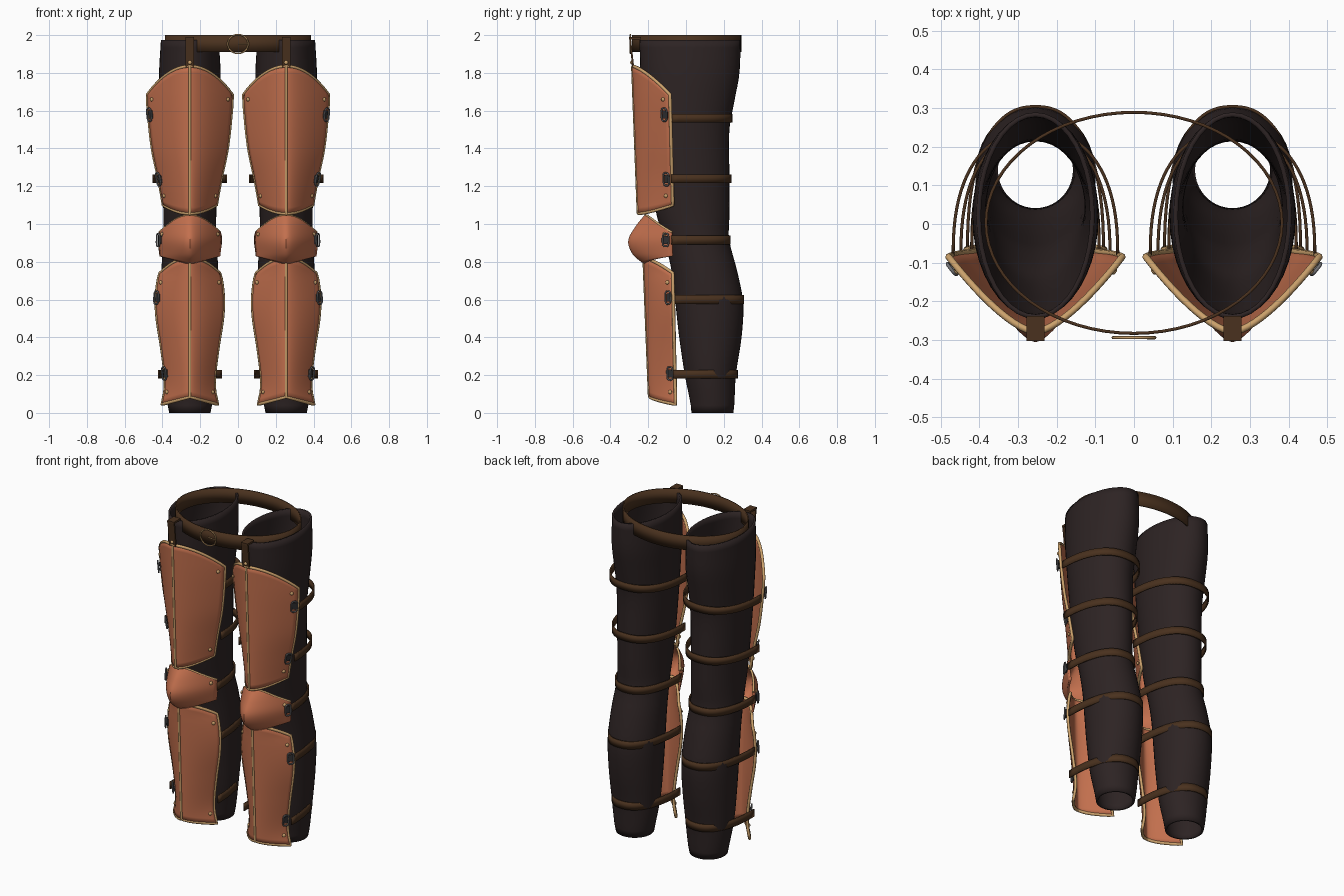
import bpy, bmesh, math
from mathutils import Vector, Matrix

if "Cube" in bpy.data.objects:
    bpy.data.objects.remove(bpy.data.objects["Cube"], do_unlink=True)


def material(name, rgb):
    m = bpy.data.materials.new(name)
    m.use_nodes = True
    m.diffuse_color = (*rgb, 1)
    m.node_tree.nodes["Principled BSDF"].inputs["Base Color"].default_value = (*rgb, 1)
    return m


CLOTH = material("dark cloth", (0.026, 0.017, 0.017))
LEATHER = material("orange leather", (0.54, 0.16, 0.075))
TRIM = material("tan trim", (0.6, 0.36, 0.15))
STRAP = material("brown strap", (0.068, 0.031, 0.013))
STEEL = material("grey steel", (0.17, 0.17, 0.18))
DARK = material("dark iron", (0.03, 0.03, 0.032))
LEG_X = 0.255


def link(name, data, mat):
    ob = bpy.data.objects.new(name, data)
    bpy.context.collection.objects.link(ob)
    data.materials.append(mat)
    return ob


def finish(name, bm, mat, thickness=0, angle=40):
    bmesh.ops.recalc_face_normals(bm, faces=bm.faces)
    me = bpy.data.meshes.new(name)
    bm.to_mesh(me)
    bm.free()
    ob = link(name, me, mat)
    bpy.ops.object.select_all(action="DESELECT")
    ob.select_set(True)
    bpy.context.view_layer.objects.active = ob
    bpy.ops.object.shade_smooth_by_angle(angle=math.radians(angle))
    if thickness:
        mod = ob.modifiers.new("thickness", "SOLIDIFY")
        mod.thickness, mod.offset = thickness, 0
    return ob


def grid(name, point, nu, nv, mat, thickness, closed=False):
    """Sheet over point(u, v) with u and v in 0..1."""
    bm = bmesh.new()
    cols = nu if closed else nu + 1
    rows = [[bm.verts.new(point(i / nu, j / nv)) for i in range(cols)] for j in range(nv + 1)]
    for a, b in zip(rows, rows[1:]):
        for i in range(nu):
            k = (i + 1) % cols
            bm.faces.new((a[i], a[k], b[k], b[i]))
    return finish(name, bm, mat, thickness)


def tube(name, points, radius, mat, cyclic=False):
    cu = bpy.data.curves.new(name, "CURVE")
    cu.dimensions = "3D"
    cu.bevel_depth, cu.bevel_resolution, cu.use_fill_caps = radius, 2, True
    sp = cu.splines.new("POLY")
    sp.points.add(len(points) - 1)
    for p, co in zip(sp.points, points):
        p.co = (*co, 1)
    sp.use_cyclic_u = cyclic
    return link(name, cu, mat)


def box(name, center, size, mat, matrix=Matrix(), shear=0):
    bm = bmesh.new()
    bmesh.ops.create_cube(bm, size=1)
    for v in bm.verts:
        v.co = Vector(a * b for a, b in zip(v.co, size))
        v.co.y -= shear * v.co.z
    bm.transform(Matrix.Translation(center) @ matrix)
    return finish(name, bm, mat)


def lookup(table, z, col=1):
    """Smooth curve through the table rows, keyed on the first column."""
    z = min(max(z, table[0][0]), table[-1][0])
    i = next(k for k in range(len(table) - 1) if z <= table[k + 1][0])

    def slope(k):
        a, b = table[max(k - 1, 0)], table[min(k + 1, len(table) - 1)]
        return (b[col] - a[col]) / (b[0] - a[0])
    a, b = table[i], table[i + 1]
    h = b[0] - a[0]
    t = (z - a[0]) / h
    return ((2*t**3 - 3*t*t + 1) * a[col] + (t**3 - 2*t*t + t) * h * slope(i)
            + (3*t*t - 2*t**3) * b[col] + (t**3 - t*t) * h * slope(i + 1))


# Leg sections: height, front, back, half width
LEG = [(0, .035, .245, .103), (.05, .03, .25, .113), (.2, 0, .258, .135), (.4, -.03, .288, .146),
       (.58, -.05, .297, .15), (.75, -.07, .265, .145), (.92, -.11, .222, .135),
       (1.05, -.15, .224, .134), (1.24, -.18, .224, .14), (1.5, -.205, .224, .15),
       (1.65, -.22, .25, .155), (1.8, -.235, .277, .157), (1.975, -.24, .283, .147)]

# Plates: half widths, front line, rear edge, bottom and top outlines, rivets, buckles
PLATES = {
    "thigh_plate": dict(
        half=[(1.05, .135), (1.1, .14), (1.24, .165), (1.4, .198), (1.6, .22), (1.69, .225)],
        front=[(1.05, -.25), (1.84, -.28)], edge=[(1.1, -.07), (1.69, -.085)],
        bottom=lambda t: 1.055 + .045 * t * t, top=lambda t: 1.835 - .15 * t * t,
        rivets=(1.66, 1.15), buckles=(1.58, 1.24)),
    "knee_plate": dict(
        half=[(.79, .15), (.85, .158), (.92, .164), (1.0, .152)],
        front=[(.79, -.215), (.84, -.275), (.91, -.3), (.98, -.265), (1.05, -.21)],
        edge=[(.8, -.07), (1, -.075)],
        bottom=lambda t: .79 + .04 * abs(t), top=lambda t: 1.045 - .09 * t * t,
        rivets=(.945,), buckles=(.915,)),
    "shin_plate": dict(
        half=[(.045, .147), (.12, .131), (.2, .131), (.35, .15), (.5, .173), (.6, .178), (.7, .168), (.75, .155)],
        front=[(.06, -.19), (.82, -.22)], edge=[(.045, -.055), (.75, -.07)],
        bottom=lambda t: .085 - .04 * abs(t), top=lambda t: .82 - .08 * t * t,
        rivets=(.69, .11), buckles=(.61, .21)),
}
# Straps: height, half width, back, start
STRAPS = [(1.56, .213, .241, -.08), (1.24, .193, .236, -.08), (.915, .165, .232, -.08),
          (.6, .176, .304, -.07), (.205, .165, .27, -.07)]


def plate_point(p, side, t, s):
    z = p["bottom"](t) + s * (p["top"](t) - p["bottom"](t))
    f, e = lookup(p["front"], z), lookup(p["edge"], z)
    return Vector((side * (LEG_X + t * lookup(p["half"], z)), f + (e - f) * abs(t) ** 1.5, z))


def plate_frame(p, side, t, z):
    """Matrix on the plate surface with its Z axis pointing outward."""
    s = (z - p["bottom"](t)) / (p["top"](t) - p["bottom"](t))
    o = plate_point(p, side, t, s)
    up = (plate_point(p, side, t, s + .02) - o).normalized()
    n = (plate_point(p, side, t + .02, s) - o).cross(up).normalized()
    if n.y > 0:
        n = -n
    m = Matrix((up.cross(n), up, n)).transposed().to_4x4()
    m.translation = o + n * .007
    return m


def rivet(name, matrix):
    bm = bmesh.new()
    bmesh.ops.create_uvsphere(bm, u_segments=10, v_segments=6, radius=.011)
    bm.transform(matrix @ Matrix.Diagonal((1, 1, .7, 1)))
    finish(name, bm, TRIM)


def ring(name, matrix, rx, ry, radius, mat, squareness=1):
    def co(a):
        c, s = math.cos(a), math.sin(a)
        return matrix @ Vector((rx * math.copysign(abs(c) ** squareness, c),
                                ry * math.copysign(abs(s) ** squareness, s), 0))
    tube(name, [co(k * math.tau / 32) for k in range(32)], radius, mat, True)


for side, tag in ((1, "left_"), (-1, "right_")):
    # Cloth leg sleeve
    def leg_point(u, v):
        z = v * 1.975
        f, b, w = (lookup(LEG, z, c) for c in (1, 2, 3))
        a = u * math.tau
        return (side * LEG_X + w * math.cos(a), (f + b) / 2 + (b - f) / 2 * math.sin(a), z)
    grid(tag + "leg", leg_point, 40, 48, CLOTH, .012, True)

    # Leather plates with rolled edges, ridge, rivets and buckles
    for name, p in PLATES.items():
        def at(t, s):
            return plate_point(p, side, t, s)
        grid(tag + name, lambda u, v: at(2 * u - 1, v), 24, 24, LEATHER, .012)
        n = 24
        span = [k / n for k in range(n)]
        if name == "knee_plate":
            tube(tag + "knee_trim", [at(2 * k - 1, 1) for k in span + [1]], .007, TRIM)
        else:
            loop = ([at(2 * k - 1, 0) for k in span] + [at(1, k) for k in span]
                    + [at(1 - 2 * k, 1) for k in span] + [at(-1, 1 - k) for k in span])
            tube(tag + name + "_trim", loop, .009, TRIM, True)
            tube(tag + name + "_ridge", [at(0, k) + Vector((0, -.004, 0)) for k in span + [1]], .007, TRIM)
        for z in p["rivets"]:
            for t in (-.88, .88):
                rivet(tag + name + "_rivet", plate_frame(p, side, t, z))
        for z in p["buckles"]:
            m = plate_frame(p, side, .92, z)
            box(tag + name + "_buckle_tab", m.translation, (.03, .042, .012), DARK, m.to_3x3().to_4x4())
            ring(tag + name + "_buckle", m @ Matrix.Translation((0, 0, .012)), .018, .034, .0045, STEEL, .6)

    # Straps round the back of the leg
    for z, w, back, y0 in STRAPS:
        def strap_point(u, v):
            a = math.pi * u
            c, s = math.cos(a), max(math.sin(a), 0)
            return (side * LEG_X + w * math.copysign(abs(c) ** .85, c),
                    y0 + (back - y0) * s ** .85, z + (v - .5) * .046)
        grid(tag + "strap", strap_point, 40, 1, STRAP, .008)

    # Hanger joining the thigh plate to the belt
    box(tag + "hanger", (side * LEG_X, -.288, 1.908), (.046, .01, .16), STRAP, shear=.11)
    box(tag + "hanger_loop", (side * LEG_X, -.27, 1.984), (.046, .065, .012), STRAP)
    rivet(tag + "hanger_rivet", Matrix.Translation((side * LEG_X, -.288, 1.855)) @ Matrix.Rotation(math.pi / 2, 4, "X"))

# Waist belt with round buckle
grid("belt", lambda u, v: (.383 * math.cos(u * math.tau), .003 + .286 * math.sin(u * math.tau), 1.91 + .09 * v),
     64, 1, STRAP, .008, True)
facing = Matrix.Translation((0, -.294, 1.953)) @ Matrix.Rotation(math.pi / 2, 4, "X")
ring("belt_buckle", facing, .054, .05, .004, TRIM)
tube("belt_buckle_pin", [(0, -.294, 1.953), (.054, -.296, 1.953)], .003, TRIM)
